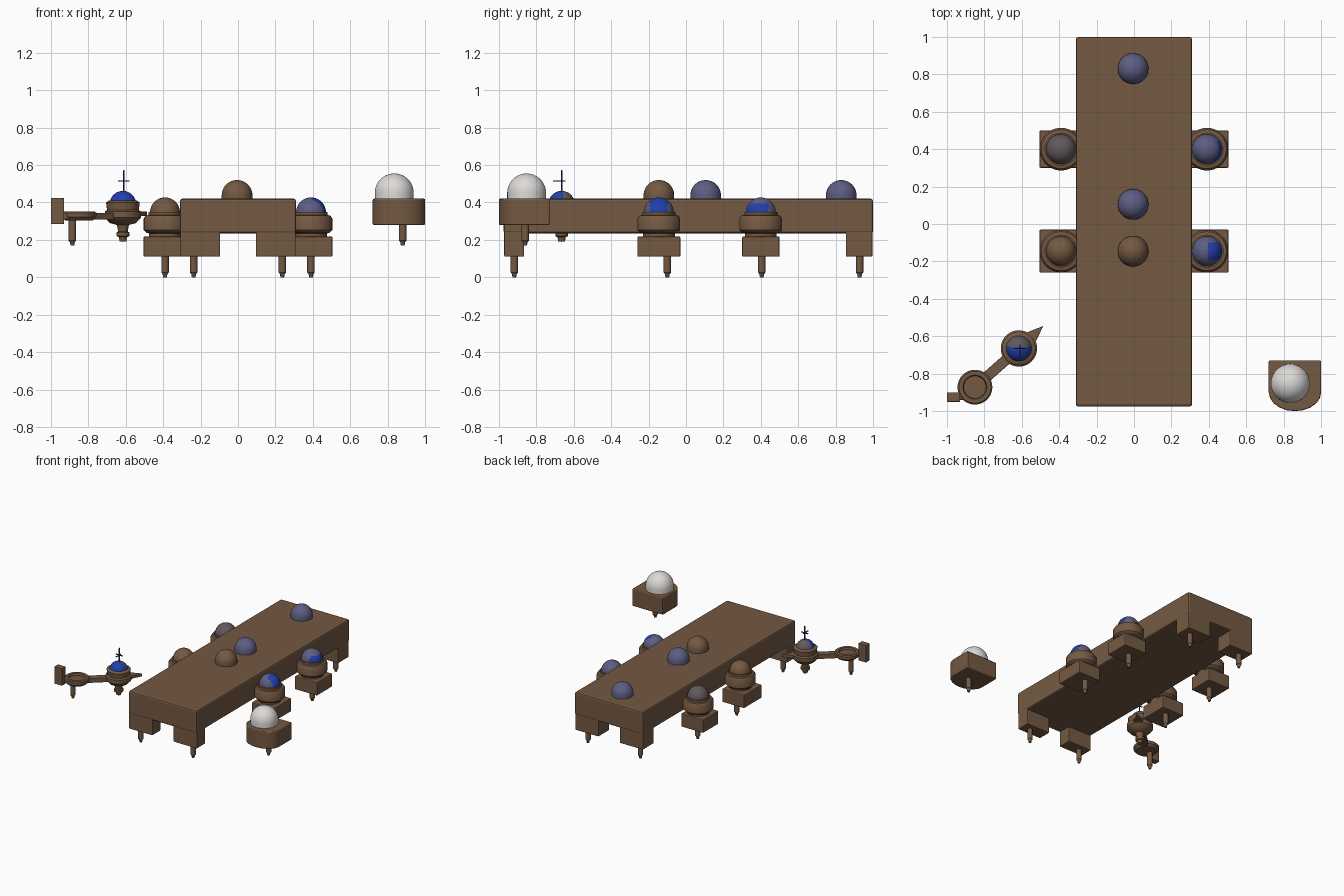
import bpy, bmesh, math
from mathutils import Vector

if "Cube" in bpy.data.objects:
    bpy.data.objects.remove(bpy.data.objects["Cube"])


def mat(name, rgb):
    m = bpy.data.materials.new(name)
    m.diffuse_color = (*rgb, 1)
    m.use_nodes = True
    m.node_tree.nodes["Principled BSDF"].inputs["Base Color"].default_value = m.diffuse_color
    return m


BROWN = mat("wood brown", (0.175, 0.1, 0.055))
SLATE = mat("slate violet", (0.11, 0.11, 0.23))
TAUPE = mat("grey taupe", (0.12, 0.1, 0.105))
BLUE = mat("bright blue", (0.016, 0.05, 0.42))
WHITE = mat("off white", (0.72, 0.7, 0.68))
NAVY = mat("dark navy", (0.02, 0.03, 0.12))


def finish(name, bm, mats, smooth=False, bevel=0, rule=None):
    bmesh.ops.recalc_face_normals(bm, faces=bm.faces)
    me = bpy.data.meshes.new(name)
    bm.to_mesh(me)
    bm.free()
    ob = bpy.data.objects.new(name, me)
    bpy.context.collection.objects.link(ob)
    for m in mats:
        me.materials.append(m)
    if rule:
        for p in me.polygons:
            p.material_index = rule(p.normal)
    if bevel:
        b = ob.modifiers.new("bevel", "BEVEL")
        b.width, b.segments, b.limit_method = bevel, 2, 'ANGLE'
    if smooth:
        bpy.ops.object.select_all(action='DESELECT')
        ob.select_set(True)
        bpy.context.view_layer.objects.active = ob
        bpy.ops.object.shade_smooth_by_angle(angle=math.radians(35))
    return ob


def prism(name, outline, z0, z1, m=BROWN, bevel=0.006, smooth=False):
    bm = bmesh.new()
    f = bm.faces.new([bm.verts.new((x, y, z0)) for x, y in outline])
    up = bmesh.ops.extrude_face_region(bm, geom=[f])["geom"]
    bmesh.ops.translate(bm, vec=(0, 0, z1 - z0),
                        verts=[v for v in up if isinstance(v, bmesh.types.BMVert)])
    return finish(name, bm, [m], smooth, bevel)


def box(name, x0, x1, y0, y1, z0, z1, m=BROWN, bevel=0.006):
    return prism(name, [(x0, y0), (x1, y0), (x1, y1), (x0, y1)], z0, z1, m, bevel)


def lathe(name, x, y, profile, mats=(BROWN,), rule=None, n=40):
    # profile of (radius, z); a radius of zero closes the end
    bm = bmesh.new()
    rings = []
    for r, z in profile:
        if r < 1e-5:
            rings.append([bm.verts.new((x, y, z))] * n)
        else:
            rings.append([bm.verts.new((x + r * math.cos(2 * math.pi * i / n),
                                        y + r * math.sin(2 * math.pi * i / n), z)) for i in range(n)])
    for a, b in zip(rings, rings[1:]):
        for i in range(n):
            j = (i + 1) % n
            vs = list(dict.fromkeys([a[i], a[j], b[j], b[i]]))
            if len(vs) > 2:
                bm.faces.new(vs)
    return finish(name, bm, mats, True, 0, rule)


def dome(name, x, y, z, r, height, mats, rule=None):
    # short straight collar, then a hemisphere
    c = z + height - r
    prof = [(0, z), (r, z)] + [(r * math.cos(a), c + r * math.sin(a))
                               for a in (math.pi / 2 * k / 12 for k in range(12))] + [(0, z + height)]
    return lathe(name, x, y, prof, mats, rule)


def peg(name, x, y, z0, z1, r=0.02):
    lathe(name, x, y, [(0, z0), (r * 0.5, z0), (r * 0.65, z0 + 0.018), (r, z0 + 0.026),
                       (r, z1), (0, z1)], n=16)


# long table
box("table_top", -0.31, 0.31, -0.975, 1.0, 0.235, 0.42, bevel=0.012)
for s, side in ((-1, "left"), (1, "right")):
    xs = sorted((s * 0.095, s * 0.308))
    box("front_leg_" + side, *xs, -0.972, -0.865, 0.11, 0.25)
    box("back_leg_" + side, *xs, 0.855, 0.997, 0.11, 0.25)
    peg("front_foot_" + side, s * 0.237, -0.918, 0.0, 0.12)
    peg("back_foot_" + side, s * 0.237, 0.928, 0.0, 0.12)

# domes along the table
dome("table_dome_front", -0.005, -0.145, 0.41, 0.082, 0.11, (BROWN,))
dome("table_dome_middle", -0.005, 0.105, 0.41, 0.082, 0.11, (SLATE,))
dome("table_dome_back", -0.005, 0.83, 0.41, 0.082, 0.11, (SLATE,))

# four stools: block, neck, round seat, dome, foot
stools = [
    ("left_front", -1, -0.145, (BROWN,), None),
    ("left_back", -1, 0.40, (TAUPE,), None),
    ("right_front", 1, -0.145, (SLATE, BLUE), lambda n: int(n.x > 0.05 and n.y < 0.6 and n.y > -0.6)),
    ("right_back", 1, 0.40, (SLATE, BLUE), lambda n: int(n.x > 0.35 and n.y < 0.5 and n.z < 0.65)),
]
for nm, s, y, mats, rule in stools:
    x = s * 0.39
    xs = sorted((s * 0.305, s * 0.505))
    h = 0.115 if y < 0 else 0.1
    box("stool_block_" + nm, *xs, y - h, y + h, 0.11, 0.218)
    lathe("stool_seat_" + nm, x, y, [(0, 0.21), (0.085, 0.21), (0.085, 0.235), (0.1, 0.238), (0.114, 0.252),
                                     (0.114, 0.315), (0.104, 0.33), (0.088, 0.333), (0.088, 0.35), (0, 0.35)])
    dome("stool_dome_" + nm, x, y, 0.33, 0.08, 0.097, mats, rule)
    peg("stool_foot_" + nm, x, y + (0.045 if y < 0 else 0.005), 0.0, 0.12)

# separate pedestal at the right with white dome
front = [(0.86 + 0.14 * math.cos(a), -0.9 + 0.1 * math.sin(a))
         for a in (math.pi * (1 + k / 10) for k in range(11))]
prism("pedestal_block", front + [(1.0, -0.73), (0.72, -0.73)], 0.28, 0.42, smooth=True)
dome("pedestal_dome", 0.835, -0.852, 0.41, 0.104, 0.145, (WHITE,))
peg("pedestal_foot", 0.88, -0.86, 0.17, 0.29)

# small arm assembly at the left
ax, ay, bx, by = -0.85, -0.872, -0.615, -0.665
box("arm_end_post", -1.0, -0.93, -0.95, -0.9, 0.285, 0.425, bevel=0.003)
box("arm_end_link", -0.94, -0.9, -0.94, -0.905, 0.31, 0.345, bevel=0.003)
lathe("arm_dish", ax, ay, [(0, 0.305), (0.075, 0.305), (0.093, 0.322), (0.093, 0.345), (0.085, 0.352),
                           (0.064, 0.352), (0.06, 0.335), (0, 0.335)])
peg("arm_dish_foot", -0.885, -0.872, 0.17, 0.31)
d = Vector((bx - ax, by - ay)).normalized()
p = Vector((-d.y, d.x))
A, B = Vector((ax, ay)) + d * 0.08, Vector((bx, by)) - d * 0.06
prism("arm_bar", [A - p * 0.028, B - p * 0.028, B + p * 0.028, A + p * 0.028], 0.308, 0.345, bevel=0.004)
C = Vector((bx, by))
prism("arm_beak", [C - p * 0.05 + d * 0.05, Vector((-0.485, -0.545)), C + p * 0.05 + d * 0.05],
      0.328, 0.352, bevel=0.003)
lathe("arm_hub", bx, by, [(0, 0.19), (0.018, 0.192), (0.022, 0.215), (0.034, 0.22), (0.034, 0.24), (0.026, 0.245),
                          (0.032, 0.28), (0.07, 0.29), (0.097, 0.32), (0.097, 0.352), (0.085, 0.36),
                          (0.09, 0.4), (0.075, 0.41), (0, 0.41)])
dome("arm_dome", bx, by, 0.395, 0.07, 0.067, (TAUPE, BLUE), lambda n: int(n.y < 0.1))

# thin mast with crossed rods on the arm dome
lathe("mast", bx + 0.005, by, [(0, 0.45), (0.004, 0.45), (0.004, 0.57), (0, 0.575)], (NAVY,), n=8)
box("mast_crossbar", bx - 0.025, bx + 0.035, by - 0.003, by + 0.003, 0.512, 0.518, NAVY, 0)
box("mast_boom", bx + 0.002, bx + 0.008, by - 0.045, by + 0.02, 0.512, 0.518, NAVY, 0)
